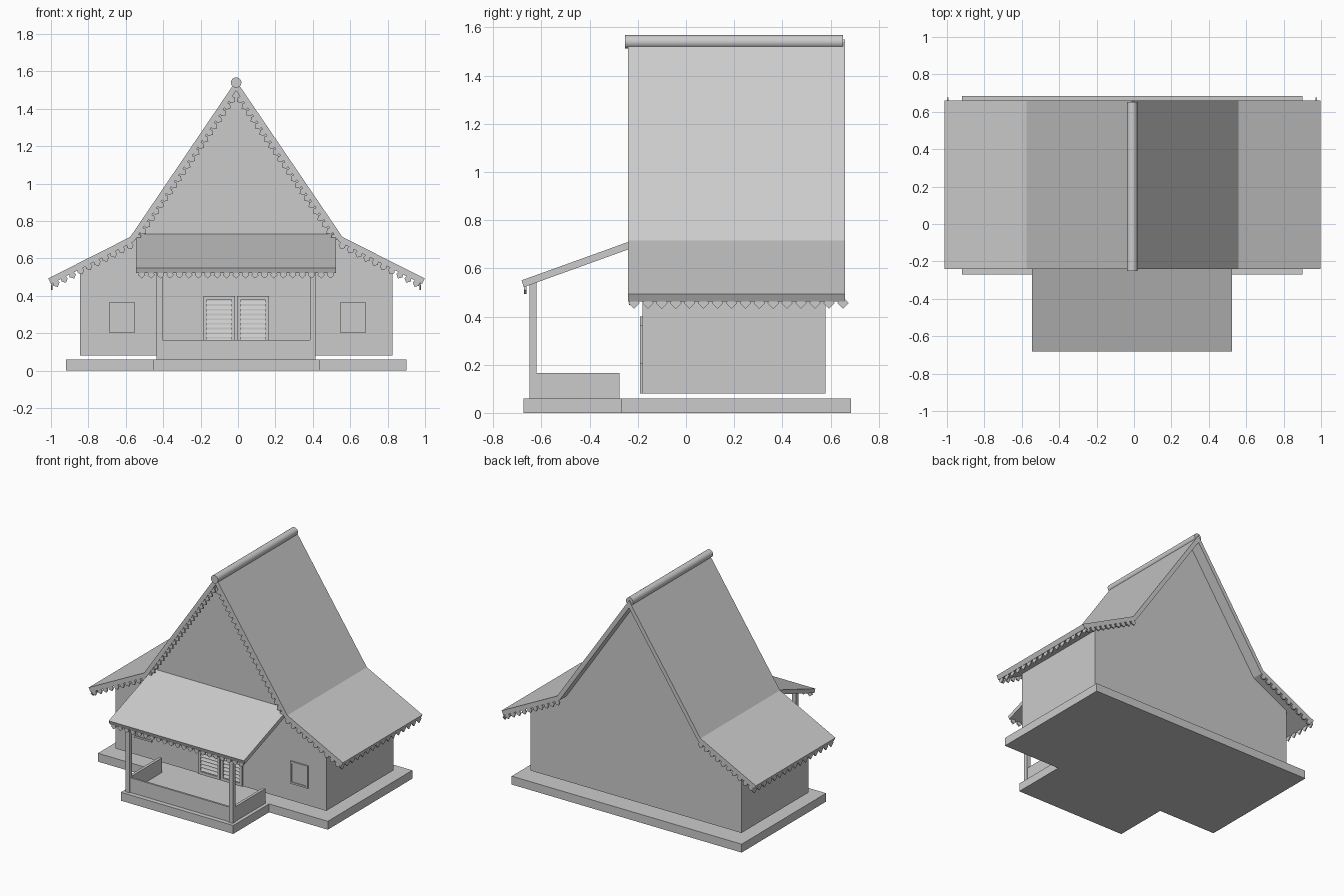
import bpy, bmesh
from mathutils import Vector as V

if "Cube" in bpy.data.objects:
    bpy.data.objects.remove(bpy.data.objects["Cube"])

CX = -0.01  # the house sits slightly left of centre


def obj_from(bm, name):
    bmesh.ops.recalc_face_normals(bm, faces=bm.faces)
    me = bpy.data.meshes.new(name)
    bm.to_mesh(me)
    bm.free()
    ob = bpy.data.objects.new(name, me)
    bpy.context.collection.objects.link(ob)
    return ob


def add_prism(bm, pts, offset):
    f = bm.faces.new([bm.verts.new(p) for p in pts])
    r = bmesh.ops.extrude_face_region(bm, geom=[f], use_keep_orig=True)
    verts = [g for g in r["geom"] if isinstance(g, bmesh.types.BMVert)]
    bmesh.ops.translate(bm, verts=verts, vec=offset)


def prism(name, pts, offset):
    bm = bmesh.new()
    add_prism(bm, [V(p) for p in pts], V(offset))
    return obj_from(bm, name)


def box(name, x0, x1, y0, y1, z0, z1):
    return prism(name, [(x0, y0, z0), (x1, y0, z0), (x1, y1, z0), (x0, y1, z0)], (0, 0, z1 - z0))


def mirrored(half):
    """Right half outline from top to bottom, completed on the left."""
    left = [(-x, z) for x, z in reversed(half) if x > 0]
    return half + left


def trim(name, p, q, hang, thick, n, shape):
    """Row of small hanging ornaments from p to q."""
    p, q, hang, thick = V(p), V(q), V(hang).normalized(), V(thick)
    d = (q - p).normalized()
    bm = bmesh.new()
    for i in range(n):
        c = p.lerp(q, (i + 0.5) / n)
        add_prism(bm, [c + d * a + hang * b - thick / 2 for a, b in shape], thick)
    return obj_from(bm, name)


# Plinth
prism("plinth", [(-0.92, -0.27, 0), (-0.455, -0.27, 0), (-0.455, -0.675, 0), (0.435, -0.675, 0),
                 (0.435, -0.27, 0), (0.90, -0.27, 0), (0.90, 0.685, 0), (-0.92, 0.685, 0)], (0, 0, 0.06))

# Walls with both gables
half = [(0, 1.50), (0.55, 0.692), (0.835, 0.545), (0.835, 0.08)]
prism("house_walls", [(CX + x, -0.18, z) for x, z in mirrored(half)], (0, 0.76, 0))

# Two-pitch roof shell and round ridge
outer = [(0, 1.55), (0.568, 0.715), (1.008, 0.493)]
inner = [(0.993, 0.463), (0.55, 0.689), (0, 1.497)]
right = outer + inner
pts = right + [(-x, z) for x, z in inner[1::-1]] + [(-x, z) for x, z in outer[:0:-1]]
bm = bmesh.new()
for s in (1, -1):
    for k in range(2):
        quad = [outer[k], outer[k + 1], inner[1 - k], inner[2 - k]]
        add_prism(bm, [V((CX + s * x * (0.9965 if s < 0 else 1), -0.24, z)) for x, z in quad], V((0, 0.90, 0)))
obj_from(bm, "main_roof")

bpy.ops.mesh.primitive_cylinder_add(vertices=24, radius=0.028, depth=0.905,
                                    location=(CX, 0.2, 1.54), rotation=(1.570796, 0, 0))
bpy.context.object.name = "ridge_roll"
bpy.ops.object.shade_smooth_by_angle()

# Porch roof
prism("porch_roof", [(-0.545, -0.683, 0.55), (-0.545, -0.18, 0.731), (-0.545, -0.18, 0.70),
                     (-0.545, -0.673, 0.522)], (1.07, 0, 0))

# Porch posts and low parapet
for side, s in (("left", -1), ("right", 1)):
    x = CX + s * 0.41
    box(f"porch_post_{side}", x - 0.015, x + 0.015, -0.65, -0.62, 0.06, 0.545)
    box(f"porch_side_rail_{side}", x - 0.01, x + 0.01, -0.62, -0.275, 0.06, 0.165)
box("porch_front_rail", CX - 0.395, CX + 0.395, -0.642, -0.628, 0.06, 0.165)


def frame(name, x0, x1, z0, z1, w, y0=-0.19, y1=-0.178):
    """Rectangular frame standing proud of the front wall."""
    bm = bmesh.new()
    for a, b, c, d in ((x0, x0 + w, z0, z1), (x1 - w, x1, z0, z1),
                       (x0 + w, x1 - w, z0, z0 + w), (x0 + w, x1 - w, z1 - w, z1)):
        add_prism(bm, [V((a, y0, c)), V((b, y0, c)), V((b, y0, d)), V((a, y0, d))], V((0, y1 - y0, 0)))
    return obj_from(bm, name)


# Windows
for side, s in (("left", -1), ("right", 1)):
    x = CX + s * 0.62 + (0.005 if s > 0 else 0.01)
    frame(f"window_frame_{side}", x - 0.07, x + 0.07, 0.205, 0.365, 0.013)
    box(f"window_pane_{side}", x - 0.057, x + 0.057, -0.184, -0.178, 0.218, 0.352)

# Louvred double door
for side, s in (("left", -1), ("right", 1)):
    x = CX + s * 0.09
    frame(f"door_frame_{side}", x - 0.085, x + 0.085, 0.08, 0.40, 0.02)
    bm = bmesh.new()
    for i in range(11):
        z = 0.105 + i * 0.025
        add_prism(bm, [V((x - 0.065, -0.188, z)), V((x - 0.065, -0.179, z + 0.004)),
                       V((x - 0.065, -0.179, z + 0.018))], V((0.13, 0, 0)))
    obj_from(bm, f"door_louvres_{side}")

# Carved trim: pentagons on the gables and porch, diamonds on the side eaves
pent = [(-0.013, -0.004), (0.013, -0.004), (0.019, 0.015), (0, 0.032), (-0.019, 0.015)]
diamond = [(0, -0.012), (0.024, 0.014), (0, 0.038), (-0.024, 0.014)]
for side, s in (("left", -1), ("right", 1)):
    def pt(x, y, z):
        return (CX + s * x, y, z)
    trim(f"front_gable_trim_{side}", pt(0.02, -0.232, 1.472), pt(0.545, -0.232, 0.70),
         (-s * 0.83, 0, -0.565), (0, 0.01, 0), 22, pent)
    for end, y in (("front", -0.232), ("back", 0.655)):
        trim(f"{end}_lower_gable_trim_{side}", pt(0.55, y, 0.689), pt(0.99, y, 0.465),
             (-s * 0.22, 0, -0.44), (0, 0.01, 0), 10, pent)
    trim(f"side_eave_trim_{side}", pt(0.985, -0.245, 0.47), pt(0.985, 0.68, 0.47),
         (0, 0, -1), (0.008, 0, 0), 16, diamond)
trim("porch_eave_trim", (-0.54, -0.667, 0.525), (0.52, -0.667, 0.525),
     (0, 0, -1), (0, 0.01, 0), 21, pent)
